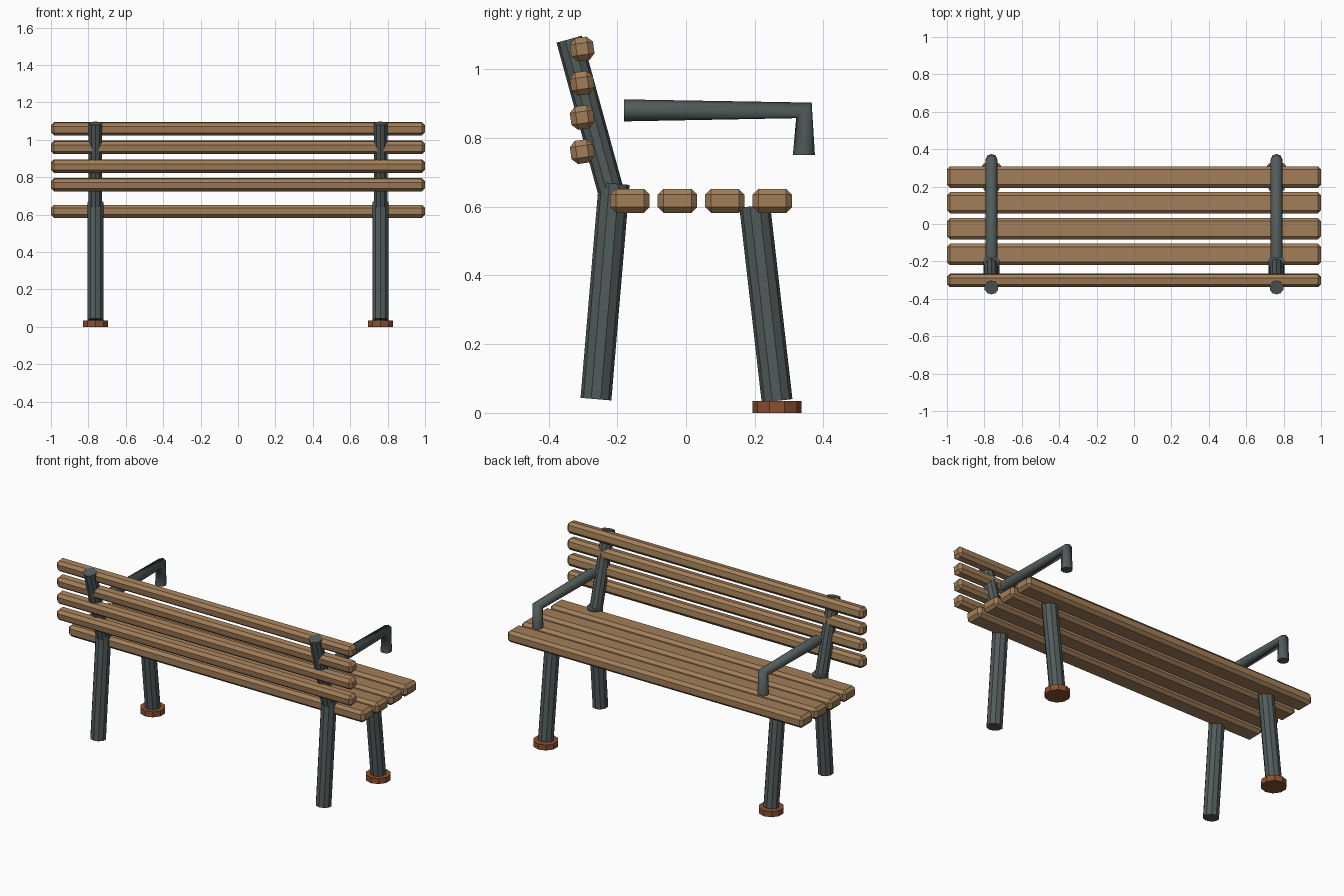
import bpy
from math import atan2, hypot, radians

if "Cube" in bpy.data.objects:
    bpy.data.objects.remove(bpy.data.objects["Cube"])


def material(name, color):
    m = bpy.data.materials.new(name)
    m.diffuse_color = (*color, 1)
    m.use_nodes = True
    m.node_tree.nodes["Principled BSDF"].inputs["Base Color"].default_value = m.diffuse_color
    return m


WOOD = material("wood", (0.36, 0.21, 0.10))
METAL = material("dark_metal", (0.085, 0.105, 0.105))
RUST = material("rust", (0.26, 0.08, 0.03))


def slat(name, y, z, width, height, tilt=0):
    """Full-length plank with chamfered edges."""
    bpy.ops.mesh.primitive_cube_add(size=1, location=(0, y, z), rotation=(tilt, 0, 0))
    ob = bpy.context.object
    ob.name = name
    for v in ob.data.vertices:
        v.co.x *= 2.0
        v.co.y *= width
        v.co.z *= height
    bev = ob.modifiers.new("chamfer", 'BEVEL')
    bev.width = 0.017
    bev.segments = 1
    ob.data.materials.append(WOOD)


def post(name, x, start, end, radius, mat):
    """Ten-sided cylinder between two (y, z) points."""
    dy, dz = end[0] - start[0], end[1] - start[1]
    bpy.ops.mesh.primitive_cylinder_add(
        vertices=10, radius=radius, depth=hypot(dy, dz),
        location=(x, (start[0] + end[0]) / 2, (start[1] + end[1]) / 2),
        rotation=(atan2(-dy, dz), 0, 0))
    ob = bpy.context.object
    ob.name = name
    ob.data.materials.append(mat)


def armrest(name, x):
    """Bent tube: horizontal run with a short drop at the end."""
    cu = bpy.data.curves.new(name, 'CURVE')
    cu.dimensions = '3D'
    cu.bevel_depth = 0.032
    cu.bevel_resolution = 2
    cu.use_fill_caps = True
    sp = cu.splines.new('POLY')
    path = [(-0.18, 0.88), (0.343, 0.88), (0.343, 0.75)]
    sp.points.add(len(path) - 1)
    for p, (y, z) in zip(sp.points, path):
        p.co = (x, y, z, 1)
    cu.materials.append(METAL)
    bpy.context.collection.objects.link(bpy.data.objects.new(name, cu))


# seat planks and backrest planks
for i in range(4):
    slat(f"seat_slat_{i + 1}", -0.163 + 0.138 * i, 0.617, 0.115, 0.07)
    slat(f"back_slat_{i + 1}", -0.302, 0.76 + 0.0995 * i, 0.068, 0.068, radians(8))

# metal frame on each side
for side, x in (("left", -0.762), ("right", 0.762)):
    post(f"rear_leg_{side}", x, (-0.262, 0.04), (-0.209, 0.667), 0.045, METAL)
    post(f"front_leg_{side}", x, (0.265, 0.035), (0.2, 0.602), 0.045, METAL)
    post(f"back_post_{side}", x, (-0.212, 0.62), (-0.34, 1.087), 0.038, METAL)
    post(f"foot_{side}", x, (0.265, 0.0), (0.265, 0.034), 0.071, RUST)
    armrest(f"armrest_{side}", x)
